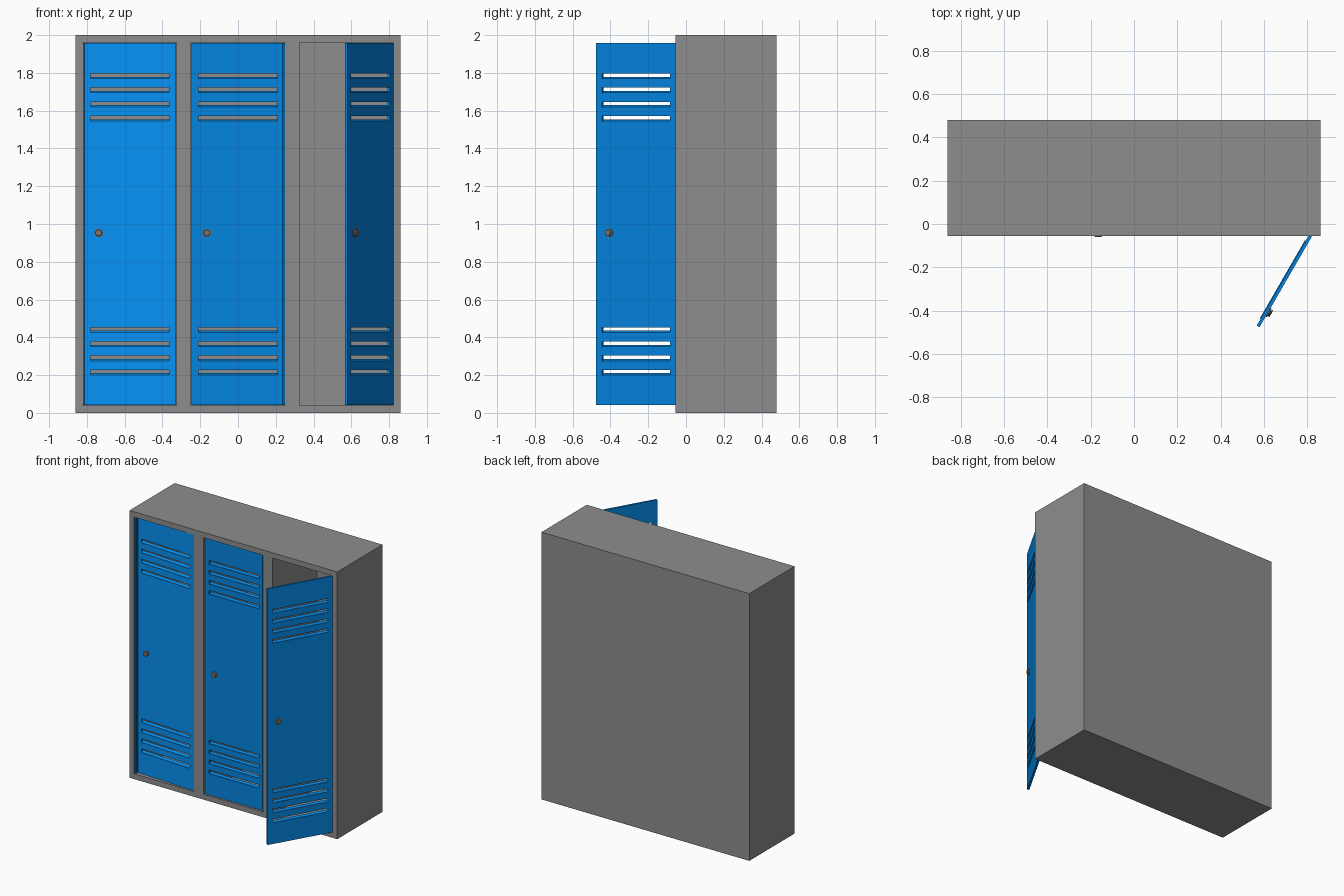
import bpy, bmesh, math
from mathutils import Matrix, Vector

if "Cube" in bpy.data.objects:
    bpy.data.objects.remove(bpy.data.objects["Cube"])

PITCH, DOOR_W, THICK = 0.573, 0.49, 0.015
FRONT, BACK = -0.055, 0.48


def material(name, color):
    m = bpy.data.materials.new(name)
    m.diffuse_color = color
    m.use_nodes = True
    m.node_tree.nodes["Principled BSDF"].inputs["Base Color"].default_value = m.diffuse_color
    return m


blue = material("blue_paint", (0.001, 0.235, 0.75, 1))
light_blue = material("light_blue_paint", (0.002, 0.29, 0.92, 1))
dark_blue = material("dark_blue_paint", (0.001, 0.12, 0.36, 1))
grey = material("grey_paint", (0.27, 0.27, 0.27, 1))
metal = material("lock_metal", (0.2, 0.17, 0.15, 1))


def add_box(bm, lo, hi):
    lo, hi = Vector(lo), Vector(hi)
    mat = Matrix.Translation((lo + hi) / 2) @ Matrix.Diagonal((*(hi - lo), 1))
    bmesh.ops.create_cube(bm, size=1, matrix=mat)


def finish(bm, name, mat=None):
    me = bpy.data.meshes.new(name)
    bm.to_mesh(me)
    bm.free()
    ob = bpy.data.objects.new(name, me)
    bpy.context.collection.objects.link(ob)
    if mat:
        me.materials.append(mat)
    return ob


# cabinet: one block with three deep compartments cut from the front
bm = bmesh.new()
add_box(bm, (-0.86, FRONT, 0), (0.86, BACK, 2))
cabinet = finish(bm, "cabinet", grey)
bm = bmesh.new()
for i in (-1, 0, 1):
    c = i * PITCH
    add_box(bm, (c - 0.248, FRONT - 0.1, 0.04), (c + 0.248, BACK - 0.01, 1.96))
cutter = finish(bm, "compartment_cutter", grey)
cutter.hide_render = True
mod = cabinet.modifiers.new("compartments", 'BOOLEAN')
mod.operation, mod.solver, mod.object = 'DIFFERENCE', 'EXACT', cutter
bpy.context.view_layer.objects.active = cabinet
bpy.ops.object.modifier_apply(modifier=mod.name)
bpy.data.objects.remove(cutter)

# vent slot heights, bottom to top
slots = [z + k * 0.075 for z in (0.213, 1.557) for k in range(4)]
SLOT_L, SLOT_R, HALF = -0.453, -0.037, 0.015


def door_panel(name, mat):
    # sheet with slot holes; origin on the hinge edge
    bm = bmesh.new()
    xs = [-DOOR_W, SLOT_L, SLOT_R, 0]
    zs = [0.042] + [z + s for z in slots for s in (-HALF, HALF)] + [1.958]
    grid = [[bm.verts.new((x, 0, z)) for x in xs] for z in zs]
    for r in range(len(zs) - 1):
        for c in range(3):
            if c == 1 and r % 2 == 1:
                continue
            bm.faces.new((grid[r][c], grid[r][c + 1], grid[r + 1][c + 1], grid[r + 1][c]))
    ob = finish(bm, name, mat)
    sol = ob.modifiers.new("thickness", 'SOLIDIFY')
    sol.thickness, sol.offset = THICK, -1
    return ob


def louvers(name, mat):
    # slanted blades rising behind the bottom of each slot
    bm = bmesh.new()
    for z in slots:
        profile = [(0.002, z - HALF), (0.019, z - 0.006), (0.019, z - 0.003), (0.002, z - HALF + 0.003)]
        a, b = [[bm.verts.new((x, *p)) for p in profile] for x in (SLOT_L, SLOT_R)]
        bm.faces.new(a)
        bm.faces.new(b[::-1])
        for k in range(4):
            n = (k + 1) % 4
            bm.faces.new((a[k], b[k], b[n], a[n]))
    bmesh.ops.recalc_face_normals(bm, faces=bm.faces)
    return finish(bm, name, mat)


def knob(name):
    # stepped round lock, lathed along the door normal
    bm = bmesh.new()
    profile = [(0, 0.002), (0.023, 0.002), (0.023, -0.005), (0.014, -0.007),
               (0.014, -0.010), (0.018, -0.012), (0.016, -0.016), (0, -0.017)]
    vs = [bm.verts.new((r, y, 0)) for r, y in profile]
    es = [bm.edges.new(p) for p in zip(vs, vs[1:])]
    bmesh.ops.spin(bm, geom=vs + es, cent=(0, 0, 0), axis=(0, 1, 0), angle=math.tau, steps=20)
    bmesh.ops.remove_doubles(bm, verts=bm.verts, dist=1e-4)
    bmesh.ops.recalc_face_normals(bm, faces=bm.faces)
    bmesh.ops.translate(bm, verts=bm.verts, vec=(-0.41, 0, 0.953))
    ob = finish(bm, name, metal)
    bpy.ops.object.select_all(action='DESELECT')
    ob.select_set(True)
    bpy.context.view_layer.objects.active = ob
    bpy.ops.object.shade_smooth_by_angle(angle=math.radians(30))
    return ob


# doors: left slightly pushed in, middle closed, right swung open
for side, i, angle, inset, mat in (("left", -1, -3, 0.004, light_blue),
                                   ("middle", 0, 0, 0.012, blue),
                                   ("right", 1, 60, 0.003, blue)):
    hinge = i * PITCH + (0.251 if side == "right" else 0.245)
    place = (Matrix.Translation((hinge, FRONT + inset, 0))
             @ Matrix.Rotation(math.radians(angle), 4, 'Z'))
    for ob in (door_panel(side + "_door", mat), louvers(side + "_vent_blades", mat),
               knob(side + "_lock")):
        ob.matrix_world = place

# dark folded edge strips beside the closed doors
for name, x0, x1 in (("left_door_edge", -0.821, -0.810), ("middle_door_edge", 0.233, 0.248)):
    bm = bmesh.new()
    add_box(bm, (x0, FRONT + 0.004, 0.042), (x1, FRONT + 0.03, 1.958))
    finish(bm, name, dark_blue)
